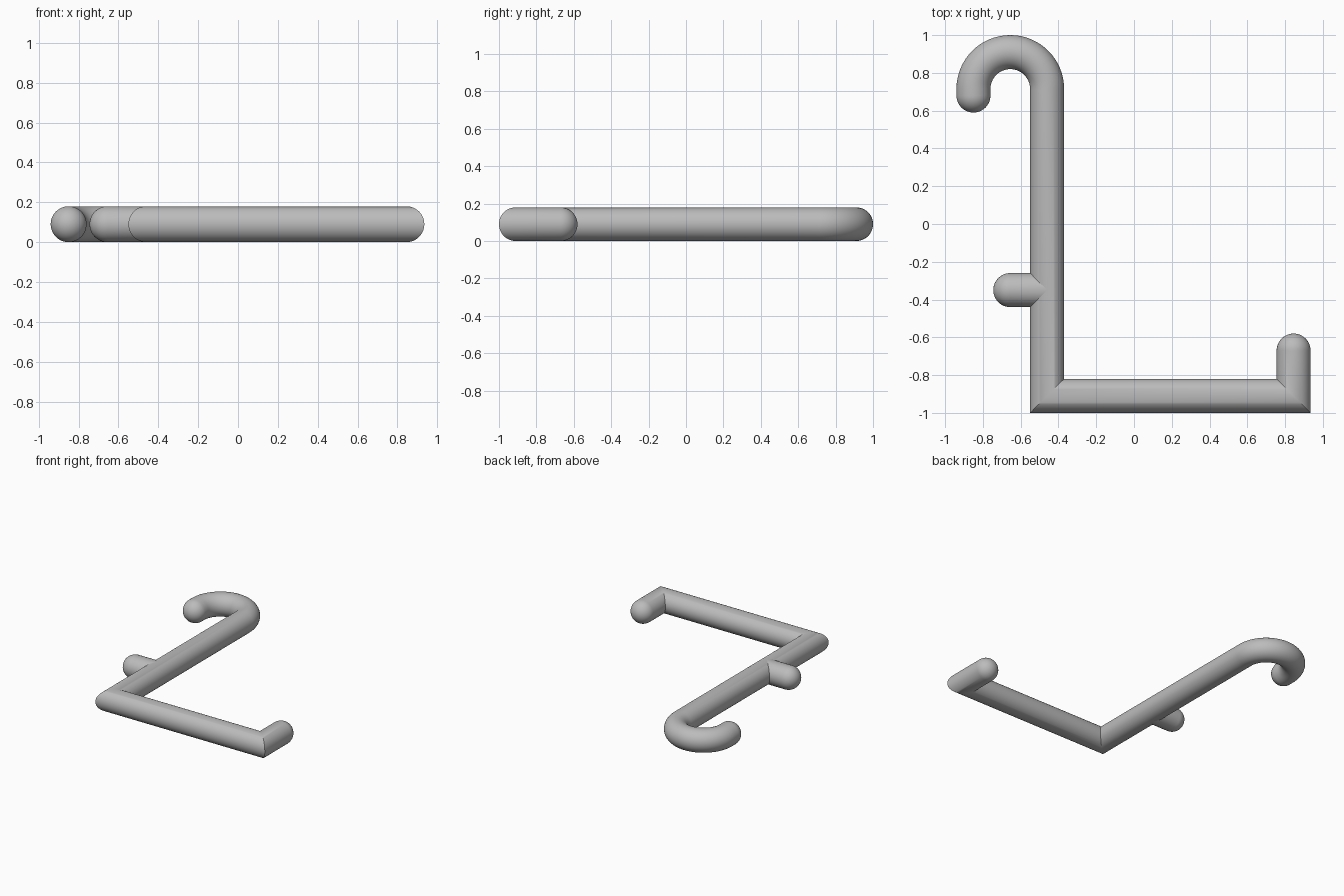
import bpy, bmesh
from math import sin, cos, pi
from mathutils import Vector

if "Cube" in bpy.data.objects:
    bpy.data.objects.remove(bpy.data.objects["Cube"])

R = 0.09       # rod radius
SIDES = 48
UP = Vector((0, 0, 1))

grey = bpy.data.materials.new("plain_grey")
grey.use_nodes = True
colour = (0.5, 0.5, 0.5, 1)
grey.diffuse_color = colour
grey.node_tree.nodes["Principled BSDF"].inputs["Base Color"].default_value = colour


def ring(bm, centre, side, radius):
    return [bm.verts.new(centre + radius * (side * cos(a) + UP * sin(a)))
            for a in (2 * pi * i / SIDES for i in range(SIDES))]


def dome(bm, centre, outward, side, steps=12):
    """Rings and tip of a hemisphere, ordered from base to tip."""
    angles = [pi / 2 * i / steps for i in range(1, steps)]
    rings = [ring(bm, centre + outward * R * sin(t), side, R * cos(t)) for t in angles]
    return rings, bm.verts.new(centre + outward * R)


def rod(name, path, round_start=True):
    """Sweep a round rod along a flat path with mitred bends and domed ends."""
    pts = [Vector((x, y, R)) for x, y in path]
    dirs = [(b - a).normalized() for a, b in zip(pts, pts[1:])]
    bm = bmesh.new()
    rings = []
    for i, p in enumerate(pts):
        before, after = dirs[max(i - 1, 0)], dirs[min(i, len(dirs) - 1)]
        mid = (before + after).normalized()
        rings.append(ring(bm, p, mid.cross(UP) / mid.dot(after), R))
    end_rings, end_tip = dome(bm, pts[-1], dirs[-1], dirs[-1].cross(UP))
    body = rings + end_rings
    tips = [(body[-1], end_tip)]
    if round_start:
        start_rings, start_tip = dome(bm, pts[0], -dirs[0], dirs[0].cross(UP))
        body = start_rings[::-1] + body
        tips.append((body[0], start_tip))
    else:
        # Notch the open end so that it saddles onto the straight rod
        for v in rings[0]:
            v.co += dirs[0] * abs((v.co - pts[0]).dot(dirs[0].cross(UP)))
    for a, b in zip(body, body[1:]):
        for i in range(SIDES):
            j = (i + 1) % SIDES
            bm.faces.new((a[i], a[j], b[j], b[i]))
    for loop, tip in tips:
        for i in range(SIDES):
            bm.faces.new((loop[i], loop[(i + 1) % SIDES], tip))
    bmesh.ops.recalc_face_normals(bm, faces=bm.faces)
    if sum(f.normal.dot(f.calc_center_median()) * f.calc_area() for f in bm.faces) < 0:
        bmesh.ops.reverse_faces(bm, faces=bm.faces)
    mesh = bpy.data.meshes.new(name)
    bm.to_mesh(mesh)
    bm.free()
    mesh.materials.append(grey)
    obj = bpy.data.objects.new(name, mesh)
    bpy.context.collection.objects.link(obj)
    bpy.ops.object.select_all(action="DESELECT")
    obj.select_set(True)
    bpy.context.view_layer.objects.active = obj
    bpy.ops.object.shade_smooth_by_angle()


# Main rod: upturned foot, base bar, long shaft and curled hook
BEND, STEPS = 0.195, 32
hook = [(-0.655 + BEND * cos(pi * i / STEPS), 0.715 + BEND * sin(pi * i / STEPS))
        for i in range(STEPS + 1)]
rod("bent_rod", [(0.845, -0.67), (0.845, -0.91), (-0.46, -0.91)] + hook + [(-0.85, 0.68)])

# Short side peg on the shaft
rod("side_peg", [(-0.46, -0.35), (-0.655, -0.35)], round_start=False)
